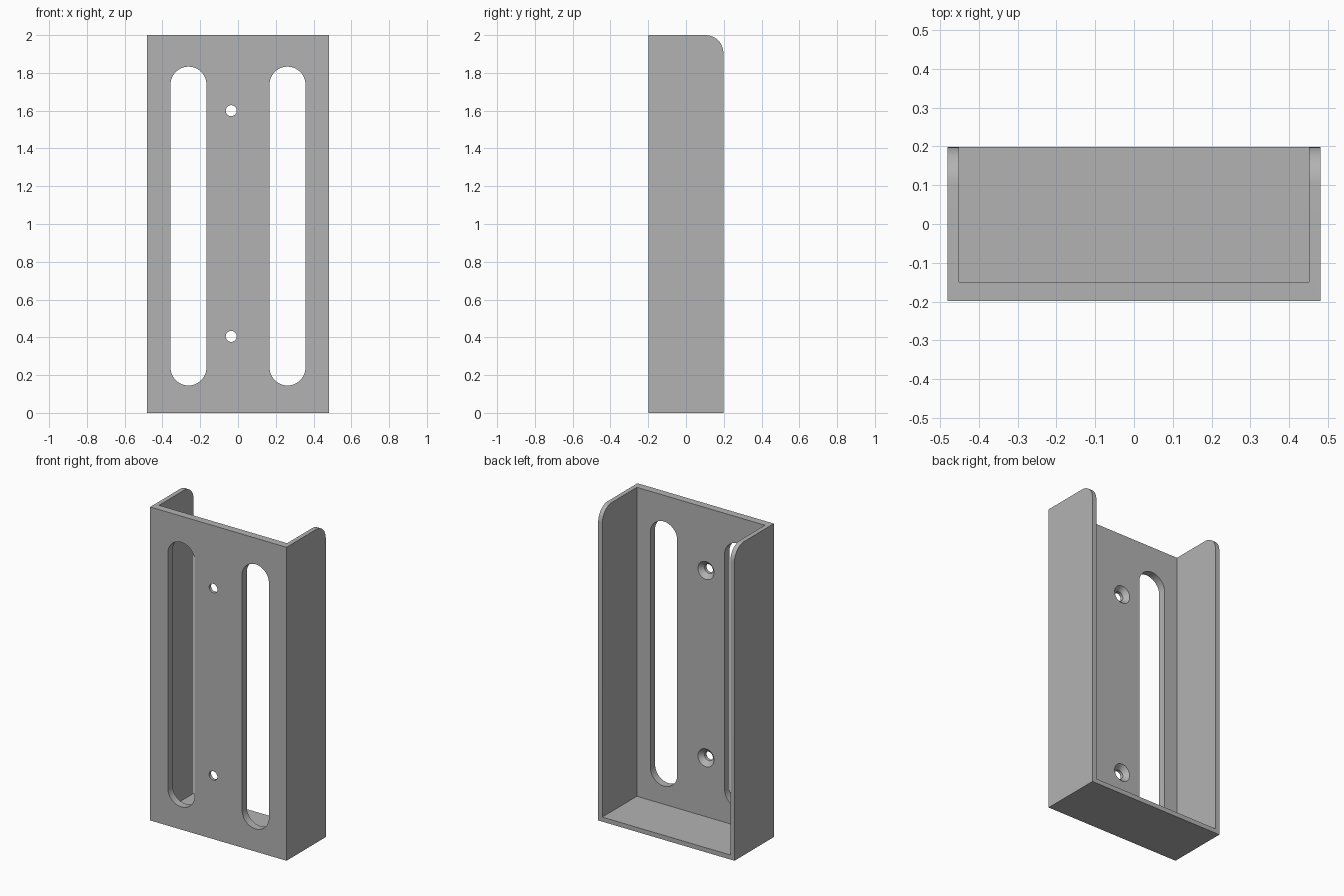
import bpy, bmesh
from math import pi, sin, cos
from mathutils import Vector

cube = bpy.data.objects.get("Cube")
if cube:
    bpy.data.objects.remove(cube, do_unlink=True)

W, D, H = 0.481, 0.198, 2.0          # half width, half depth, height
WALL, PLATE = 0.029, 0.048           # side/floor and front plate thickness
CORNER = 0.095                       # rounding of the upper wall corners

grey = bpy.data.materials.new("plain grey")
grey.use_nodes = True
colour = (0.45, 0.45, 0.45, 1)
grey.diffuse_color = colour
grey.node_tree.nodes["Principled BSDF"].inputs["Base Color"].default_value = colour


def loft(name, rings):
    """Closed solid through rings of equal point count."""
    bm = bmesh.new()
    loops = [[bm.verts.new(p) for p in ring] for ring in rings]
    for a, b in zip(loops, loops[1:]):
        for i in range(len(a)):
            j = (i + 1) % len(a)
            bm.faces.new((a[i], a[j], b[j], b[i]))
    bm.faces.new(loops[0])
    bm.faces.new(loops[-1])
    bmesh.ops.recalc_face_normals(bm, faces=bm.faces)
    mesh = bpy.data.meshes.new(name)
    bm.to_mesh(mesh)
    bm.free()
    mesh.materials.append(grey)
    obj = bpy.data.objects.new(name, mesh)
    bpy.context.collection.objects.link(obj)
    return obj


def arc(cx, cz, r, start, end, steps):
    return [(cx + r * cos(start + (end - start) * i / steps),
             cz + r * sin(start + (end - start) * i / steps))
            for i in range(steps + 1)]


# Outer body: side profile with a rounded upper back corner
side = [(-D, 0), (D, 0)] + arc(D - CORNER, H - CORNER, CORNER, 0, pi / 2, 16) + [(-D, H)]
body = loft("bracket_body", [[(x, y, z) for y, z in side] for x in (-W, W)])

# Cavity, open at the back and the top
inner = W - WALL
floor_rect = [(-inner, PLATE - D), (inner, PLATE - D), (inner, 1), (-inner, 1)]
cutters = [loft("cavity_cutter", [[(x, y, z) for x, y in floor_rect] for z in (WALL, 3)])]

# Two long slots with round ends
R = 0.095
for x in (-0.262, 0.262):
    slot = arc(x, 1.833 - R, R, 0, pi, 24) + arc(x, 0.145 + R, R, pi, 2 * pi, 24)
    cutters.append(loft("slot_cutter", [[(px, y, pz) for px, pz in slot]
                                        for y in (-0.4, 0)]))

# Two screw holes, countersunk from the inside
face = PLATE - D
sink = [(-0.4, 0.029), (face - 0.028, 0.029), (face, 0.057), (face + 0.01, 0.067)]
for z in (0.405, 1.6):
    cutters.append(loft("screw_hole_cutter", [
        [(px, y, pz) for px, pz in arc(-0.036, z, r, 0, 2 * pi, 32)[:-1]]
        for y, r in sink]))

# Cut the openings, then drop the cutters
for cutter in cutters:
    mod = body.modifiers.new("cut", "BOOLEAN")
    mod.operation, mod.solver, mod.object = "DIFFERENCE", "EXACT", cutter
depsgraph = bpy.context.evaluated_depsgraph_get()
depsgraph.update()
result = bpy.data.meshes.new_from_object(body.evaluated_get(depsgraph))
body.modifiers.clear()
body.data = result
body.data.name = "bracket_body"
for cutter in cutters:
    bpy.data.objects.remove(cutter, do_unlink=True)

# Smooth curves, keep hard edges
bpy.ops.object.select_all(action="DESELECT")
body.select_set(True)
bpy.context.view_layer.objects.active = body
bpy.ops.object.shade_smooth_by_angle(angle=pi / 6)
